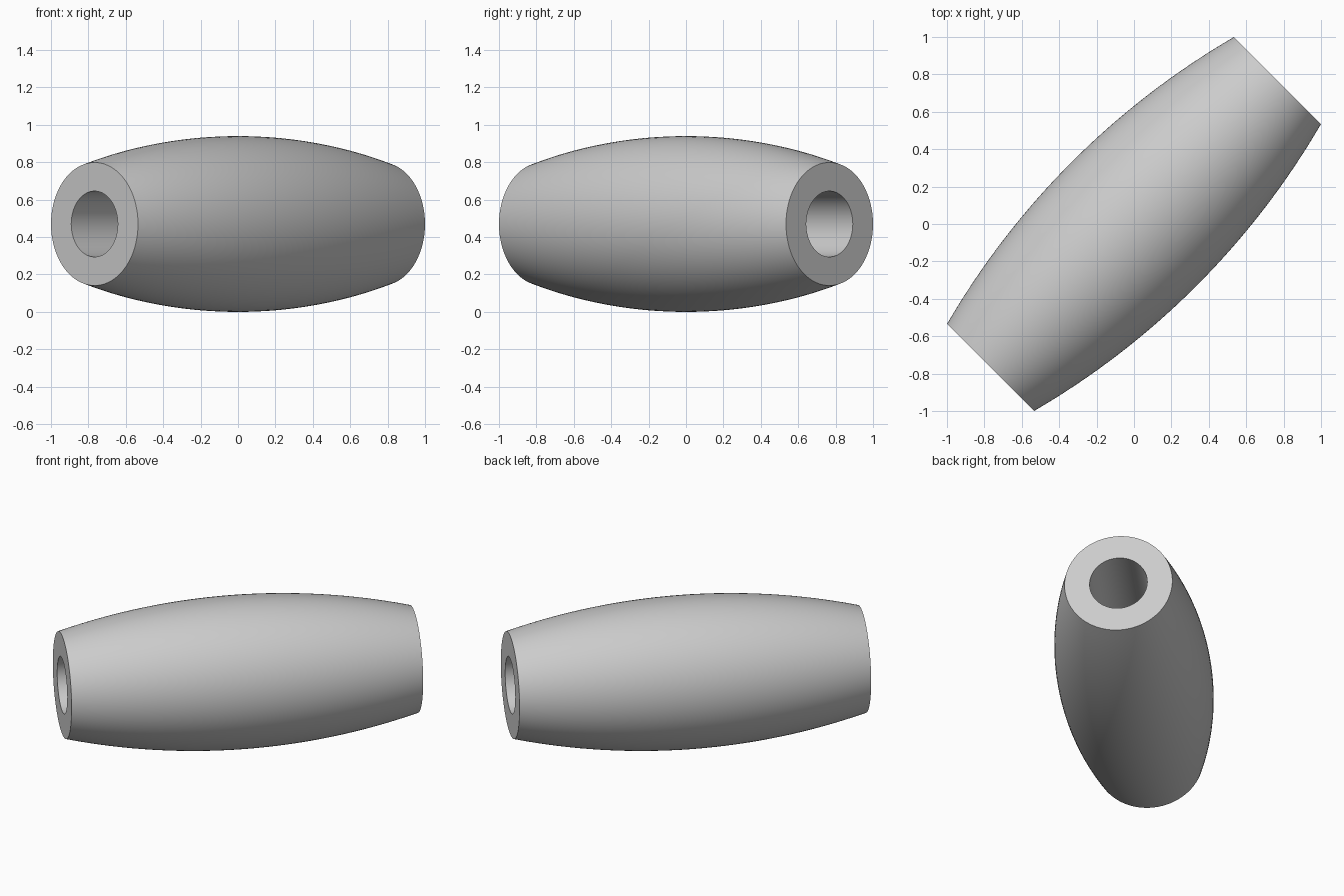
import bpy, bmesh, math
from mathutils import Matrix

cube = bpy.data.objects.get("Cube")
if cube:
    bpy.data.objects.remove(cube, do_unlink=True)

HALF_LENGTH = 1.085
END_RADIUS, MID_RADIUS, BORE_RADIUS = 0.329, 0.47, 0.176
SEGMENTS, STEPS = 96, 32

# Plain grey material
grey = bpy.data.materials.new("light_grey")
grey.use_nodes = True
colour = (0.6, 0.6, 0.6, 1)
grey.diffuse_color = colour
grey.node_tree.nodes["Principled BSDF"].inputs["Base Color"].default_value = colour

# Closed section: bulging circular arc outside, straight bore inside
rise = MID_RADIUS - END_RADIUS
arc_radius = (HALF_LENGTH ** 2 + rise ** 2) / (2 * rise)
sweep = math.asin(HALF_LENGTH / arc_radius)
section = []
for i in range(STEPS + 1):
    a = sweep * (2 * i / STEPS - 1)
    section.append((MID_RADIUS - arc_radius * (1 - math.cos(a)), arc_radius * math.sin(a)))
section += [(BORE_RADIUS, HALF_LENGTH), (BORE_RADIUS, -HALF_LENGTH)]

# Spin the section into a barrel with a through hole
bm = bmesh.new()
verts = [bm.verts.new((r, 0, z)) for r, z in section]
edges = [bm.edges.new((v, verts[i - 1])) for i, v in enumerate(verts)]
bmesh.ops.spin(bm, geom=verts + edges, cent=(0, 0, 0), axis=(0, 0, 1),
               angle=math.tau, steps=SEGMENTS)
bmesh.ops.remove_doubles(bm, verts=bm.verts, dist=0.0001)
bmesh.ops.recalc_face_normals(bm, faces=bm.faces)

# Lay it on its side along the ground diagonal
lay = Matrix.Rotation(math.radians(45), 4, "Z") @ Matrix.Rotation(math.radians(90), 4, "Y")
bm.transform(Matrix.Translation((0, 0, MID_RADIUS)) @ lay)

mesh = bpy.data.meshes.new("barrel_bead")
bm.to_mesh(mesh)
bm.free()
mesh.materials.append(grey)
bead = bpy.data.objects.new("barrel_bead", mesh)
bpy.context.collection.objects.link(bead)

bpy.ops.object.select_all(action="DESELECT")
bead.select_set(True)
bpy.context.view_layer.objects.active = bead
bpy.ops.object.shade_smooth_by_angle(angle=math.radians(30))
